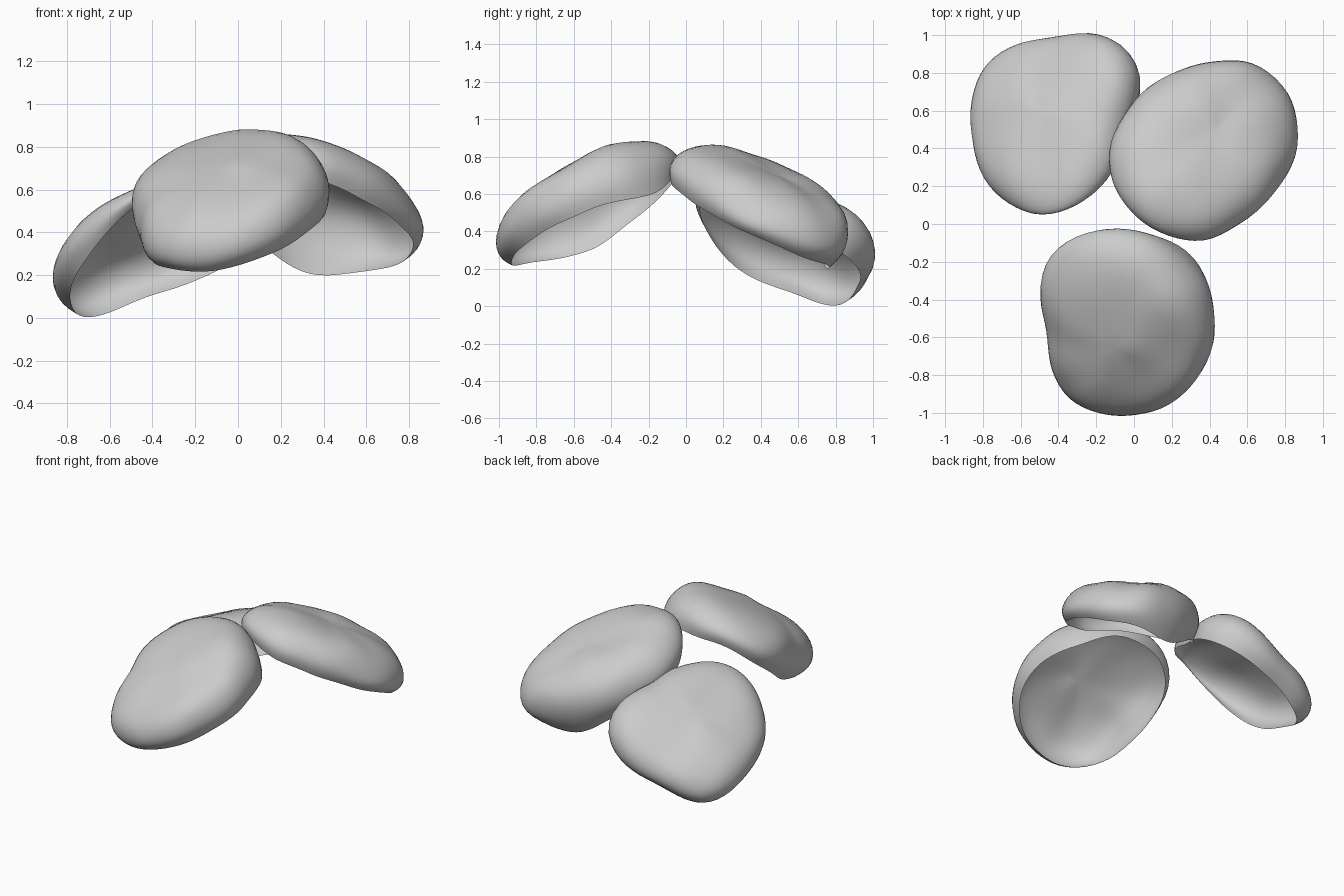
import bpy, bmesh, math
from mathutils import Vector, noise

cube = bpy.data.objects.get("Cube")
if cube:
    bpy.data.objects.remove(cube, do_unlink=True)

SEGMENTS = 32
# Dome cross-section from rim to crown: (outline scale, share of height)
PROFILE = [(0.92, 0.0), (0.97, 0.14), (1.0, 0.32), (0.97, 0.53), (0.88, 0.74),
           (0.72, 0.88), (0.5, 0.96), (0.25, 1.0)]

grey = bpy.data.materials.new("shell_grey")
grey.use_nodes = True
grey.diffuse_color = (0.6, 0.6, 0.6, 1)
grey.node_tree.nodes["Principled BSDF"].inputs["Base Color"].default_value = (0.6, 0.6, 0.6, 1)


def around(values, turn):
    """Smooth closed interpolation of the values, turn running from 0 to 1."""
    n = len(values)
    i, t = int(turn * n), turn * n % 1
    a, b, c, d = (values[(i + k) % n] for k in (-1, 0, 1, 2))
    return b + t / 2 * (c - a + t * (2 * a - 5 * b + 4 * c - d + t * (3 * (b - c) + d - a)))


def lumpy(point, normal):
    """Gentle uneven surface."""
    return point + normal * 0.022 * noise.noise(point * 4) + noise.noise_vector(point * 5) * 0.012


def make_shell(name, centre, slope, height, radii, rim, shoulder):
    """Thin open dome on a tilted rim plane, with a wavy rim and uneven shoulder."""
    centre = Vector(centre)
    normal = Vector((-slope[0], -slope[1], 1)).normalized()
    bm = bmesh.new()
    rings = []
    for scale, rise in PROFILE:
        ring = []
        for k in range(SEGMENTS):
            turn = k / SEGMENTS
            r = around(radii, turn) * scale
            x, y = r * math.cos(turn * math.tau), r * math.sin(turn * math.tau)
            lift = height * rise + around(rim, turn) * (1 - rise) ** 2
            lift += around(shoulder, turn) * rise * scale
            p = centre + Vector((x, y, slope[0] * x + slope[1] * y)) + normal * lift
            ring.append(bm.verts.new(lumpy(p, normal)))
        rings.append(ring)
    for low, high in zip(rings, rings[1:]):
        for k in range(SEGMENTS):
            j = (k + 1) % SEGMENTS
            bm.faces.new((low[k], low[j], high[j], high[k]))
    # Crown
    top = bm.verts.new(lumpy(centre + normal * height, normal))
    for k in range(SEGMENTS):
        bm.faces.new((rings[-1][k], rings[-1][(k + 1) % SEGMENTS], top))
    mesh = bpy.data.meshes.new(name)
    bm.to_mesh(mesh)
    bm.free()
    mesh.materials.append(grey)
    mesh.shade_smooth()
    obj = bpy.data.objects.new(name, mesh)
    bpy.context.collection.objects.link(obj)
    sub = obj.modifiers.new("smooth", "SUBSURF")
    sub.levels = sub.render_levels = 1


# Three shells leaning together; lists run counter-clockwise from +x
make_shell("front_shell", (-0.03, -0.51, 0.44), (0.26, 0.58), 0.31,
           (0.48, 0.47, 0.51, 0.56, 0.42, 0.45, 0.44, 0.47),
           (-0.03, -0.10, -0.01, 0.01, -0.04, 0.05, 0.04, 0.02),
           (0, 0, -0.03, -0.06, -0.02, 0, 0, 0))
make_shell("back_left_shell", (0.35, 0.35, 0.425), (-0.25, -0.42), 0.325,
           (0.49, 0.53, 0.45, 0.45, 0.51, 0.52, 0.48, 0.43),
           (0.06, 0.05, -0.05, 0, 0, 0.05, 0.05, 0.05),
           (0, 0.02, 0.06, 0.03, 0, 0, 0, 0))
make_shell("back_right_shell", (-0.4, 0.5, 0.3), (0.49, -0.42), 0.25,
           (0.38, 0.57, 0.46, 0.47, 0.43, 0.48, 0.49, 0.40),
           (-0.03, -0.05, -0.02, -0.02, -0.02, -0.01, 0.08, 0),
           (0, 0, 0, 0, 0, -0.01, -0.05, -0.03))
